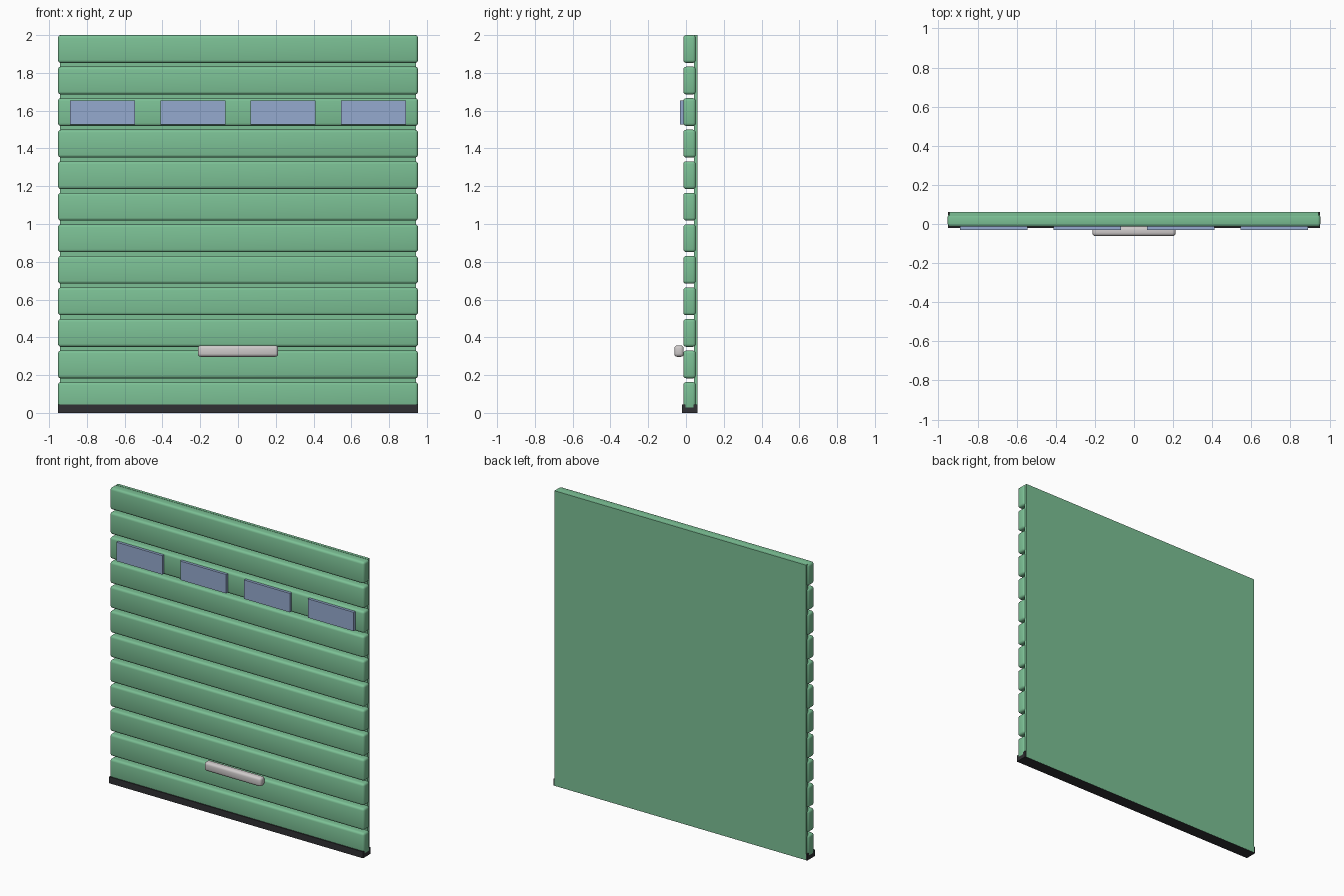
import bpy
import bmesh
from mathutils import Vector

if "Cube" in bpy.data.objects:
    bpy.data.objects.remove(bpy.data.objects["Cube"], do_unlink=True)


def make_material(name, rgb):
    mat = bpy.data.materials.new(name)
    mat.use_nodes = True
    mat.diffuse_color = (*rgb, 1)
    mat.node_tree.nodes["Principled BSDF"].inputs["Base Color"].default_value = (*rgb, 1)
    return mat


green = make_material("soft green", (0.20, 0.53, 0.30))
glass = make_material("pale blue glass", (0.30, 0.40, 0.62))
metal = make_material("light grey metal", (0.62, 0.59, 0.59))
rubber = make_material("black rubber", (0.03, 0.03, 0.033))


def box(name, x, y, z, mat, bevel=0.0, segments=3):
    """Box from (min, max) ranges; a bevel also makes it smooth shaded."""
    bm = bmesh.new()
    bmesh.ops.create_cube(bm, size=1)
    lo, hi = Vector((x[0], y[0], z[0])), Vector((x[1], y[1], z[1]))
    bmesh.ops.scale(bm, vec=hi - lo, verts=bm.verts)
    bmesh.ops.translate(bm, vec=(lo + hi) / 2, verts=bm.verts)
    if bevel:
        bmesh.ops.bevel(bm, geom=bm.edges[:], offset=bevel, segments=segments,
                        profile=0.5, affect='EDGES')
        for face in bm.faces:
            face.smooth = True
    mesh = bpy.data.meshes.new(name)
    bm.to_mesh(mesh)
    bm.free()
    mesh.materials.append(mat)
    obj = bpy.data.objects.new(name, mesh)
    bpy.context.collection.objects.link(obj)
    return obj


HALF = 0.953      # half width of the door
SLATS = 12
PITCH = 0.167
SLAT_HEIGHT = 0.147

# Flat backing panel
box("back_panel", (-0.943, 0.943), (0.042, 0.062), (0.001, 2), green)

# Horizontal rounded slats
for i in range(SLATS):
    top = 2 - i * PITCH
    box(f"slat_{i + 1}", (-HALF, HALF), (-0.014, 0.052),
        (top - SLAT_HEIGHT, top), green, bevel=0.015)

# Row of windows on the third slat
for i in range(4):
    cx = (i - 1.5) * 0.478
    box(f"window_{i + 1}", (cx - 0.172, cx + 0.172), (-0.031, -0.008),
        (1.526, 1.654), glass)

# Pull handle
box("handle", (-0.213, 0.213), (-0.062, -0.012), (0.297, 0.357), metal, bevel=0.016)

# Rubber seal along the floor
box("bottom_seal", (-HALF + 0.001, HALF - 0.001), (-0.021, 0.061), (0, 0.044), rubber)
